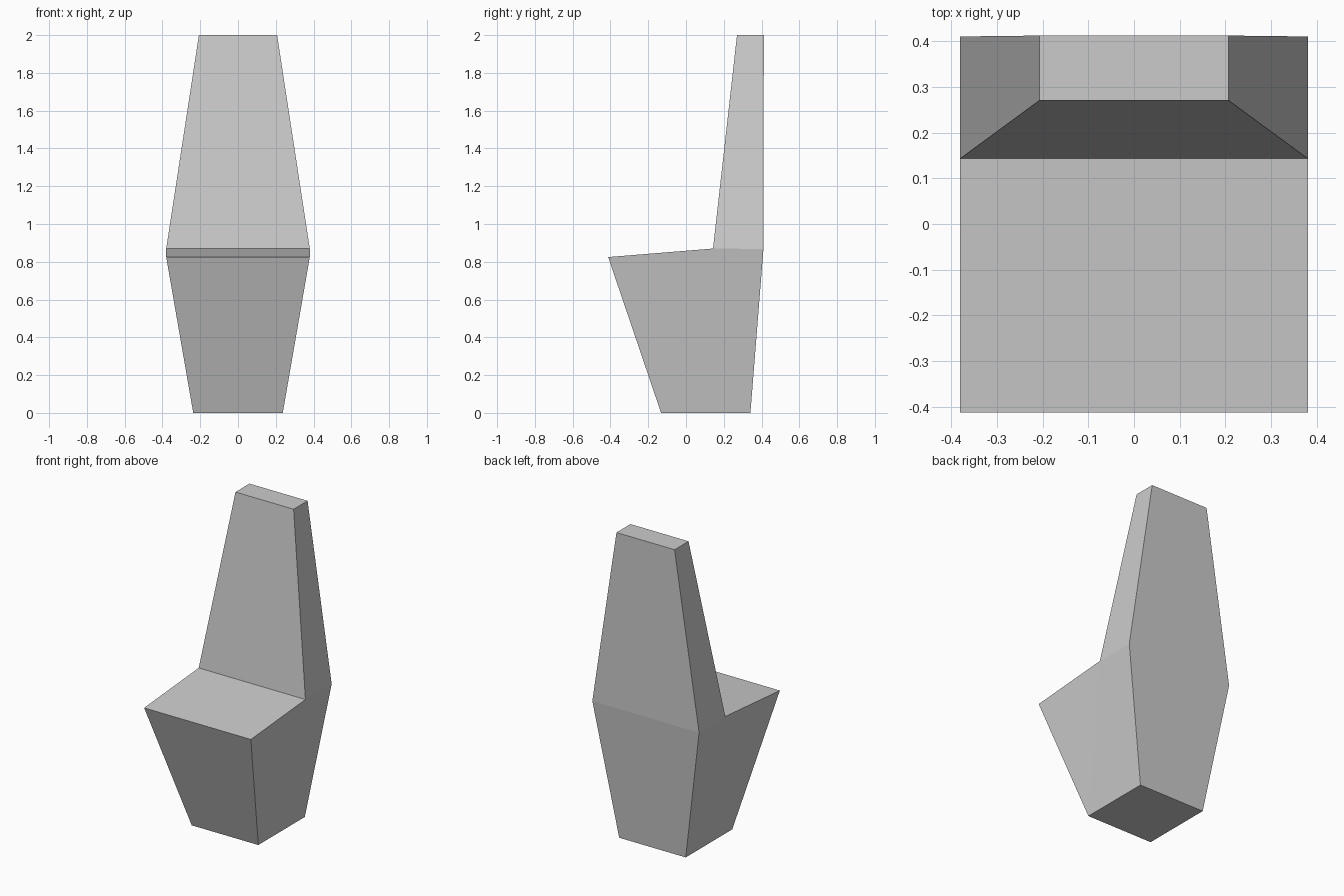
import bpy, bmesh

if "Cube" in bpy.data.objects:
    bpy.data.objects.remove(bpy.data.objects["Cube"])

# Right-hand side outline (half width, y, z), running round the chair
outline = [
    (0.237, -0.132, 0.0),    # base front
    (0.237, 0.341, 0.0),     # base back
    (0.38, 0.410, 0.868),    # waist back
    (0.207, 0.412, 2.0),     # top back
    (0.207, 0.270, 2.0),     # top front
    (0.38, 0.143, 0.87),     # seat crease
    (0.38, -0.412, 0.825),   # seat front
]

bm = bmesh.new()
right = [bm.verts.new((x, y, z)) for x, y, z in outline]
left = [bm.verts.new((-x, y, z)) for x, y, z in outline]

# Side panels: pedestal and backrest, mirrored
for side in (right, left):
    bm.faces.new([side[i] for i in (0, 1, 2, 5)])
    bm.faces.new([side[i] for i in (0, 5, 6)])
    bm.faces.new([side[i] for i in (2, 3, 4, 5)])

# Panels spanning the width: base, back, top, backrest front, seat, front
n = len(outline)
for i in range(n):
    j = (i + 1) % n
    bm.faces.new((right[i], right[j], left[j], left[i]))

bmesh.ops.recalc_face_normals(bm, faces=bm.faces)
mesh = bpy.data.meshes.new("chair_body")
bm.to_mesh(mesh)
bm.free()
chair = bpy.data.objects.new("chair_body", mesh)
bpy.context.collection.objects.link(chair)
